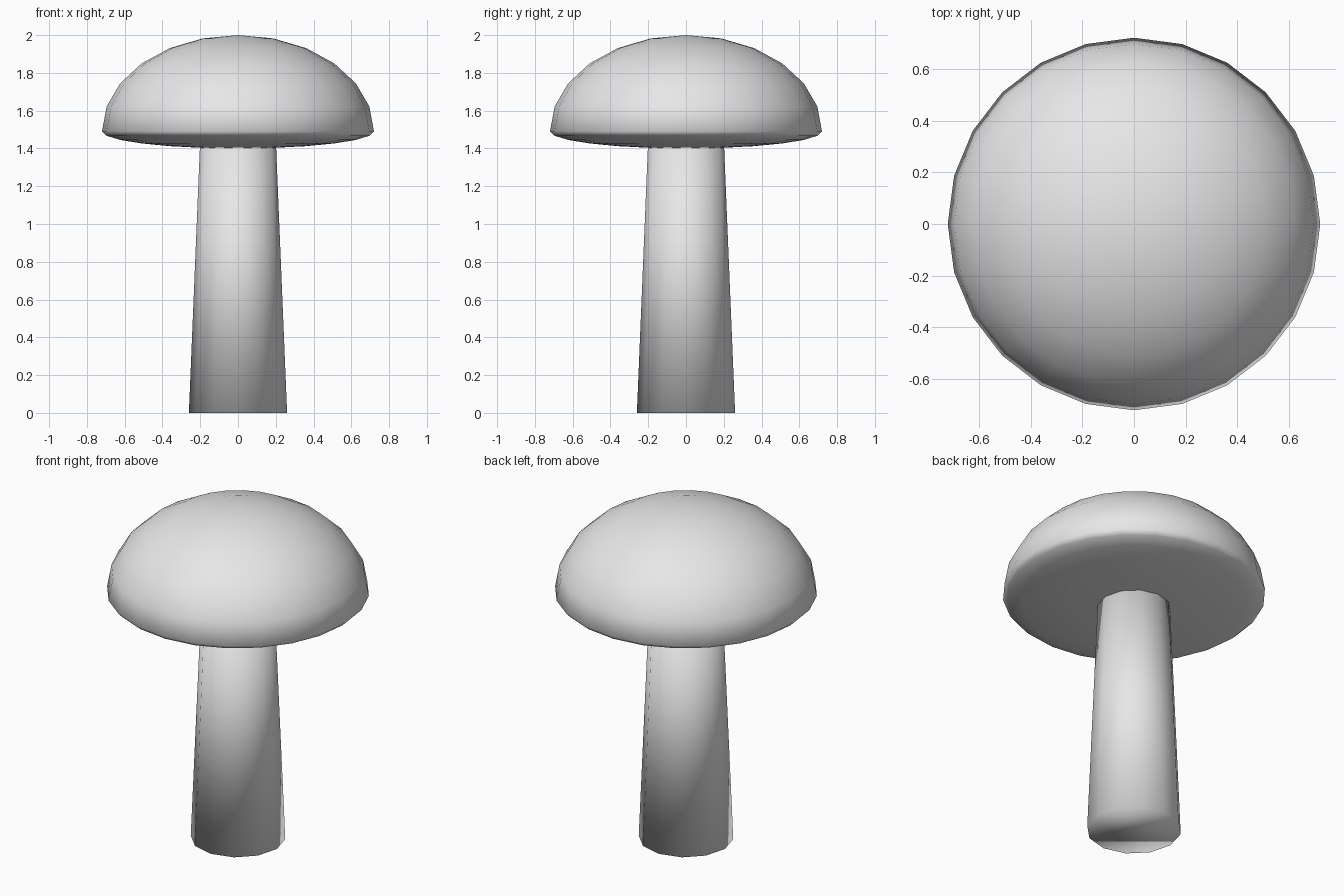
import bpy

if "Cube" in bpy.data.objects:
    bpy.data.objects.remove(bpy.data.objects["Cube"], do_unlink=True)

# One plain grey for the whole model
GREY = (0.8, 0.8, 0.8, 1.0)
grey = bpy.data.materials.new("light_grey")
grey.use_nodes = True
grey.diffuse_color = GREY
grey.node_tree.nodes["Principled BSDF"].inputs["Base Color"].default_value = GREY


def finish(name):
    obj = bpy.context.object
    obj.name = obj.data.name = name
    obj.data.materials.clear()
    obj.data.materials.append(grey)
    bpy.ops.object.shade_smooth()
    return obj


# Stem: tapered cylinder, its top tucked into the cap
bpy.ops.mesh.primitive_cone_add(vertices=12, radius1=0.26, radius2=0.2,
                                depth=1.45, location=(0, 0, 0.725))
finish("stem")

# Cap: sphere with a domed upper half and a nearly flat lower half
RIM_Z, DOME, BELLY = 1.49, 0.51, 0.09
bpy.ops.mesh.primitive_uv_sphere_add(segments=24, ring_count=12, radius=1)
cap = finish("cap")
for v in cap.data.vertices:
    v.co.x *= 0.72
    v.co.y *= 0.72
    v.co.z = RIM_Z + v.co.z * (DOME if v.co.z > 0 else BELLY)
cap.data.update()
